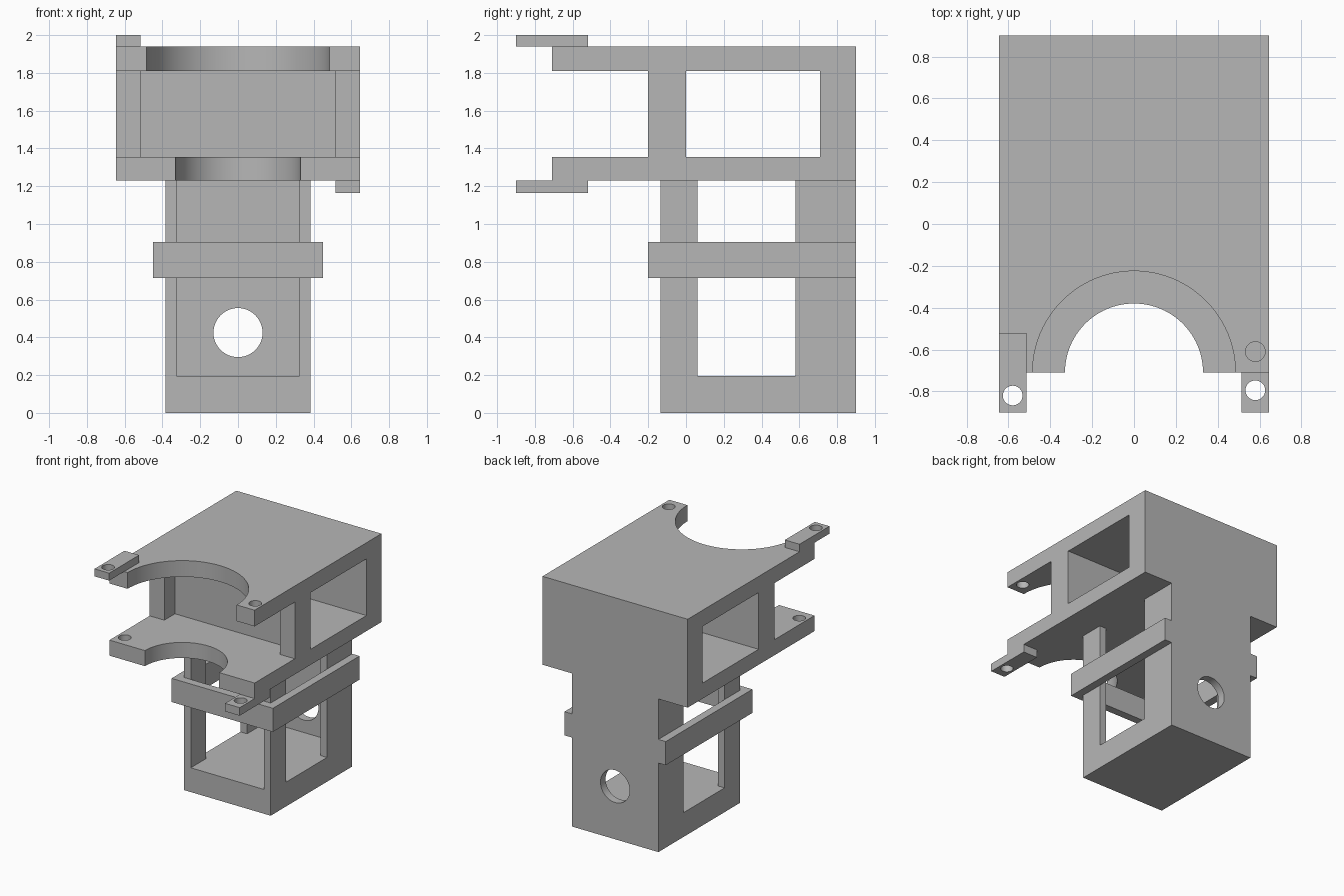
import bpy
import bmesh
from math import pi, cos, sin

if "Cube" in bpy.data.objects:
    bpy.data.objects.remove(bpy.data.objects["Cube"], do_unlink=True)

GREY = (0.47, 0.47, 0.47, 1.0)
grey = bpy.data.materials.new("plain_grey")
grey.use_nodes = True
grey.diffuse_color = GREY
for node in grey.node_tree.nodes:
    if node.type == 'BSDF_PRINCIPLED':
        node.inputs["Base Color"].default_value = GREY


def prism(name, outline, z0, z1):
    """Extrude a flat xy outline from z0 up to z1."""
    bm = bmesh.new()
    face = bm.faces.new([bm.verts.new((x, y, z0)) for x, y in outline])
    grown = bmesh.ops.extrude_face_region(bm, geom=[face])["geom"]
    top = [v for v in grown if isinstance(v, bmesh.types.BMVert)]
    bmesh.ops.translate(bm, verts=top, vec=(0, 0, z1 - z0))
    bmesh.ops.recalc_face_normals(bm, faces=bm.faces)
    mesh = bpy.data.meshes.new(name)
    bm.to_mesh(mesh)
    bm.free()
    mesh.materials.append(grey)
    obj = bpy.data.objects.new(name, mesh)
    bpy.context.collection.objects.link(obj)
    return obj


def box(name, x, y, z):
    corners = [(x[0], y[0]), (x[1], y[0]), (x[1], y[1]), (x[0], y[1])]
    return prism(name, corners, *z)


def pair(name, x, y, z):
    box("left_" + name, x, y, z)
    box("right_" + name, (-x[1], -x[0]), y, z)


def drill(obj, center, radius, axis='Z'):
    """Cut a round hole through the part and discard the cutter."""
    rotation = (pi / 2, 0, 0) if axis == 'Y' else (0, 0, 0)
    bpy.ops.mesh.primitive_cylinder_add(vertices=48, radius=radius, depth=0.5,
                                        location=center, rotation=rotation)
    cutter = bpy.context.object
    cutter.hide_render = True
    cutter.data.materials.append(grey)
    mod = obj.modifiers.new("hole", 'BOOLEAN')
    mod.object = cutter
    mod.solver = 'EXACT'
    graph = bpy.context.evaluated_depsgraph_get()
    mesh = bpy.data.meshes.new_from_object(obj.evaluated_get(graph))
    obj.modifiers.clear()
    obj.data = mesh
    bpy.data.objects.remove(cutter, do_unlink=True)
    bpy.ops.object.select_all(action='DESELECT')
    obj.select_set(True)
    bpy.context.view_layer.objects.active = obj
    bpy.ops.object.shade_smooth_by_angle(angle=0.5)


# Shared sizes
W, FRONT, BACK = 0.645, -0.71, 0.9
FLOOR, CEILING = (1.23, 1.355), (1.81, 1.94)
SCREW = 0.047


def notched_plate(name, radius, z):
    steps = 48
    arc = [(-radius * cos(pi * i / steps), FRONT + radius * sin(pi * i / steps))
           for i in range(steps + 1)]
    outline = [(-W, FRONT)] + arc + [(W, FRONT), (W, BACK), (-W, BACK)]
    return prism(name, outline, *z)


# Upper housing plates with half-round notches
top_plate = notched_plate("top_plate", 0.485, CEILING)
drill(top_plate, (0.58, -0.61, 1.875), SCREW)
lower_plate = notched_plate("lower_plate", 0.33, FLOOR)
drill(lower_plate, (-0.58, -0.61, 1.29), SCREW)

# Upper housing walls and pillars
gap = (FLOOR[1], CEILING[0])
box("housing_back_wall", (-W, W), (0.71, BACK), gap)
box("housing_divider", (-0.515, 0.515), (-0.065, 0), gap)
pair("housing_pillar", (0.515, W), (-0.2, 0), gap)

# Screw tabs
top_tab = box("top_tab", (-W, -0.515), (-0.9, -0.52), (CEILING[1], 2.0))
drill(top_tab, (-0.58, -0.82, 1.97), SCREW)
lower_tab = box("lower_tab", (0.515, W), (-0.9, -0.52), (1.165, FLOOR[0]))
drill(lower_tab, (0.58, -0.795, 1.2), SCREW)

# Lower cage: base, corner posts and thin back panel with a round hole
C, INNER = 0.385, 0.325
cage = (0.195, FLOOR[0])
box("cage_base", (-C, C), (-0.135, BACK), (0, cage[0]))
pair("cage_front_post", (INNER, C), (-0.135, 0.06), cage)
pair("cage_back_post", (INNER, C), (0.58, BACK), cage)
back_panel = box("cage_back_panel", (-INNER, INNER), (0.835, BACK), cage)
drill(back_panel, (0, 0.87, 0.425), 0.13, 'Y')

# Band around the front and sides of the cage
band = (0.715, 0.905)
pair("band_side", (C, 0.45), (-0.135, BACK), band)
box("band_front", (-0.45, 0.45), (-0.2, -0.135), band)
